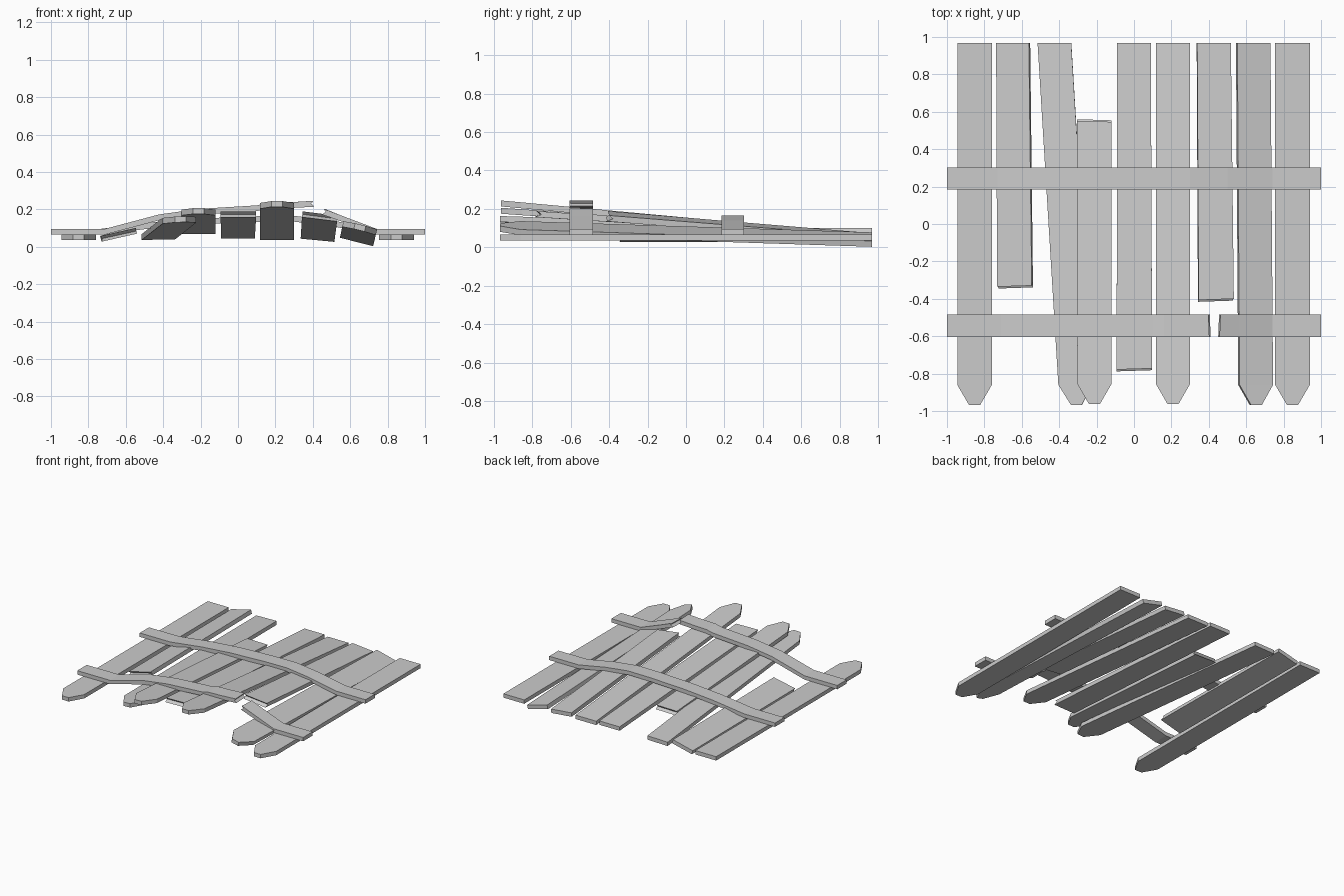
import bpy, bmesh
from mathutils import Vector

cube = bpy.data.objects.get("Cube")
if cube:
    bpy.data.objects.remove(cube)

wood = bpy.data.materials.new("grey_wood")
wood.use_nodes = True
GREY = (0.6, 0.6, 0.6, 1)
wood.diffuse_color = GREY
wood.node_tree.nodes["Principled BSDF"].inputs["Base Color"].default_value = GREY

THICK = 0.031
BACK, FRONT = 0.968, -0.968


def ring(a, b, along=None, depth=0.0):
    """Cross-section on bottom edge a-b; a snapped end has its middle and top set back."""
    a, b = Vector(a), Vector(b)
    up = Vector((0, 0, THICK))
    if abs(a.x - b.x) > 0.01:  # planks lean sideways with their roll
        side = (b - a).normalized()
        up = Vector((-side.z, 0, abs(side.x))).normalized() * THICK
    d = Vector(along) * depth if along else Vector()
    return [a, a + up * 0.5 + d * 1.6, a + up + d * 0.6,
            b + up + d, b + up * 0.45 + d * 2.2, b + d * 0.4]


def loft(name, rings):
    bm = bmesh.new()
    loops = [[bm.verts.new(p) for p in r] for r in rings]
    for r, s in zip(loops, loops[1:]):
        for i in range(6):
            j = (i + 1) % 6
            bm.faces.new((r[i], r[j], s[j], s[i]))
    # Each end is two strips so that a snapped end can be notched
    for r in (loops[0], loops[-1]):
        bm.faces.new((r[0], r[1], r[4], r[5]))
        bm.faces.new((r[1], r[2], r[3], r[4]))
    bmesh.ops.recalc_face_normals(bm, faces=bm.faces)
    mesh = bpy.data.meshes.new(name)
    bm.to_mesh(mesh)
    bm.free()
    mesh.materials.append(wood)
    ob = bpy.data.objects.new(name, mesh)
    bpy.context.collection.objects.link(ob)


def plank(name, back, front, y0=BACK, y1=FRONT):
    """back and front are (left x, left z, right x, right z) of the underside."""
    b = [Vector((back[i], y0, back[i + 1])) for i in (0, 2)]
    f = [Vector((front[i], y1, front[i + 1])) for i in (0, 2)]
    snapped_back, snapped_front = y0 < BACK, y1 > -0.9
    rings = [ring(*b, (0, -1, 0), 0.014 if snapped_back else 0)]
    if snapped_front:
        rings.append(ring(*f, (0, 1, 0), 0.016))
    else:
        # Pointed picket tip
        t = 1 - 0.108 / (y0 - y1)
        rings.append(ring(b[0].lerp(f[0], t), b[1].lerp(f[1], t)))
        rings.append(ring(f[0].lerp(f[1], 0.34), f[0].lerp(f[1], 0.66)))
    loft(name, rings)


def rail(name, y0, y1, path, snap_start=False, snap_end=False):
    """path is a list of (x, underside z)."""
    rings = []
    for i, (x, z) in enumerate(path):
        depth, d = 0, (1, 0, 0)
        if snap_start and i == 0:
            depth = 0.012
        if snap_end and i == len(path) - 1:
            depth, d = 0.012, (-1, 0, 0)
        rings.append(ring((x, y0, z), (x, y1, z), d, depth))
    loft(name, rings)


# Pickets, from the model's right to its left
flat = 0.035
for name, x in (("outer_picket_right", -0.945), ("outer_picket_left", 0.755)):
    edge = (x, flat, x + 0.185, flat)
    plank(name, edge, edge)
plank("snapped_picket_right", (-0.73, 0.028, -0.555, 0.07),
      (-0.725, 0.028, -0.54, 0.07), y1=-0.345)
plank("skewed_picket", (-0.515, 0.036, -0.335, 0.04), (-0.397, 0.128, -0.217, 0.134))
plank("picket_snapped_at_back", (-0.305, 0.068, -0.12, 0.068),
      (-0.303, 0.175, -0.12, 0.175), y0=0.56, y1=-0.963)
plank("snapped_picket_middle", (-0.09, 0.045, 0.09, 0.045),
      (-0.093, 0.157, 0.097, 0.157), y1=-0.788)
plank("raised_picket", (0.117, 0.035, 0.3, 0.035), (0.117, 0.213, 0.3, 0.213), y1=-0.963)
plank("snapped_picket_left", (0.335, 0.043, 0.515, 0.026),
      (0.342, 0.158, 0.53, 0.135), y1=-0.416)
plank("tilted_picket", (0.545, 0.048, 0.722, 0.003), (0.558, 0.11, 0.737, 0.066))

# Bent cross rails
rail("back_rail", 0.185, 0.302,
     [(-1, 0.065), (-0.73, 0.065), (-0.45, 0.1), (-0.2, 0.12), (0.1, 0.132),
      (0.3, 0.134), (0.5, 0.11), (0.74, 0.065), (1, 0.065)])
rail("front_rail_long", -0.605, -0.485,
     [(-1, 0.065), (-0.71, 0.065), (-0.42, 0.142), (-0.2, 0.172), (0.1, 0.19),
      (0.16, 0.203), (0.28, 0.207), (0.41, 0.214)], snap_end=True)
rail("front_rail_short", -0.605, -0.485,
     [(0.45, 0.172), (0.56, 0.133), (0.74, 0.065), (1, 0.065)], snap_start=True)
